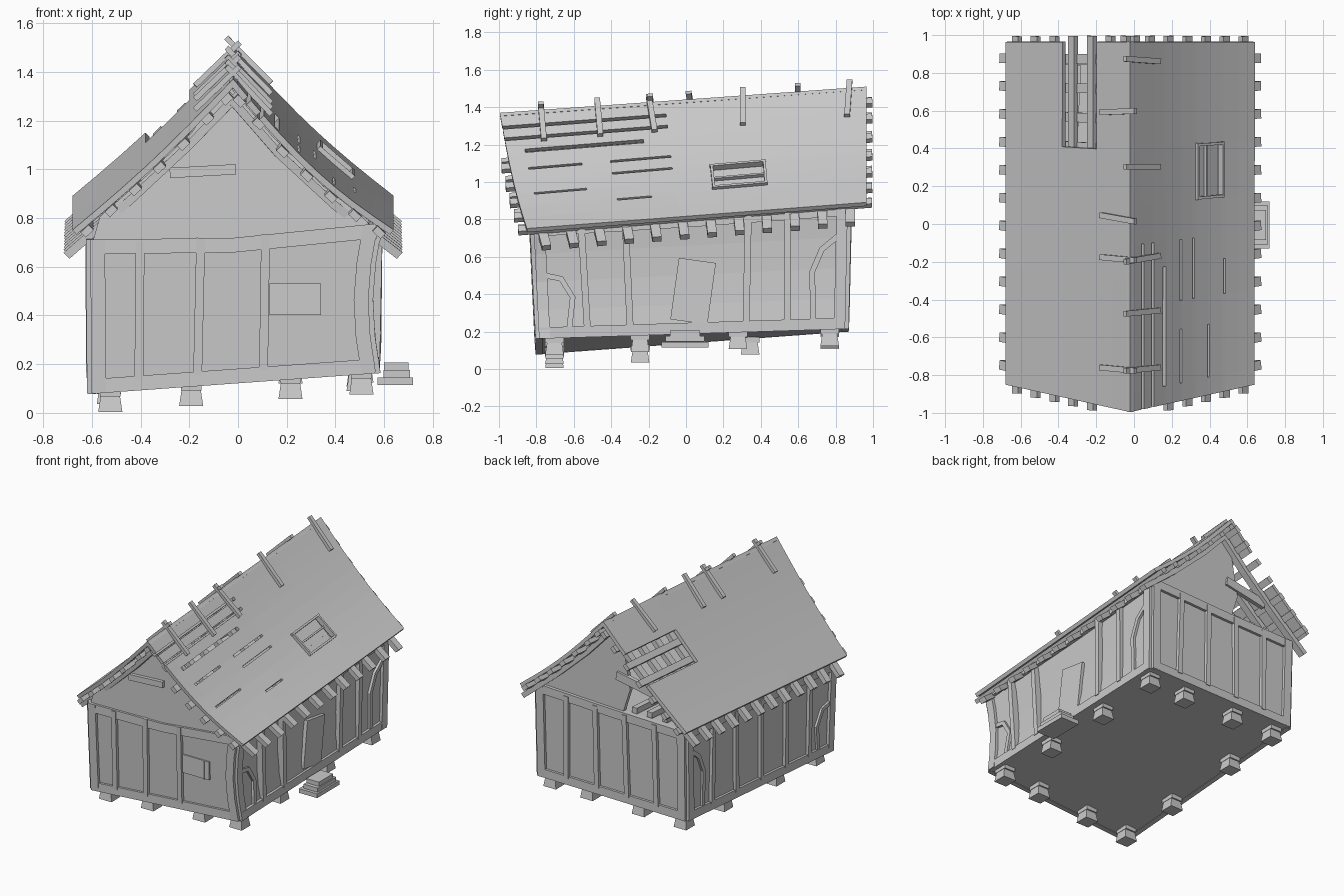
import bpy, bmesh, random
from math import sin, pi
from mathutils import Vector as V, Matrix

if "Cube" in bpy.data.objects:
    bpy.data.objects.remove(bpy.data.objects["Cube"])
random.seed(4)
parts = {}


def bm_of(name):
    return parts.setdefault(name, bmesh.new())


def loft(name, rings):
    bm = bm_of(name)
    vs = [[bm.verts.new(p) for p in r] for r in rings]
    n = len(vs[0])
    for a, b in zip(vs, vs[1:]):
        for i in range(n):
            bm.faces.new((a[i], a[(i + 1) % n], b[(i + 1) % n], b[i]))
    bm.faces.new(vs[0][::-1])
    bm.faces.new(vs[-1])


def beam(name, pts, n, w, h):
    # rectangular section swept along pts: w across, h along the normal n
    pts, n, rings = [V(p) for p in pts], V(n).normalized(), []
    for i, p in enumerate(pts):
        d = pts[min(i + 1, len(pts) - 1)] - pts[max(i - 1, 0)]
        s = n.cross(d).normalized() * w / 2
        k = n * h / 2
        rings.append([p - s - k, p + s - k, p + s + k, p - s + k])
    loft(name, rings)


def box(name, c, size):
    beam(name, [V(c) - V((0, 0, size[2] / 2)), V(c) + V((0, 0, size[2] / 2))], (0, 1, 0), size[0], size[1])


# Crooked house body as a warped unit cube
LOW = [V((-.60, -.785, .08)), V((.565, -.785, .165)), V((-.60, .85, .2)), V((.565, .85, .215))]
TOP = [V((-.605, -.815, .71)), V((.572, -.815, .765)), V((-.605, .865, .84)), V((.572, .865, .87))]


def C(u, v, w):
    def bil(q):
        return q[0].lerp(q[1], u).lerp(q[2].lerp(q[3], u), v)
    p = bil(LOW).lerp(bil(TOP), w)
    p.x -= .035 * u * (1 - v) ** 2 * sin(pi * w)
    return p


loft("house_body", [[C(0, 0, w), C(1, 0, w), C(1, 1, w), C(0, 1, w)] for w in (0, .25, .5, .75, 1)])

WALLS = {
    "front": (lambda a, b: C(a, 0, b), (0, -1, 0)),
    "back": (lambda a, b: C(a, 1, b), (0, 1, 0)),
    "right": (lambda a, b: C(1, a, b), (1, 0, 0)),
    "left": (lambda a, b: C(0, a, b), (-1, 0, 0)),
}
STUDS = {"front": (.17, .38, .61), "back": (.2, .4, .6, .8),
         "right": (.155, .295, .68, .81), "left": (.17, .33, .5, .67, .83)}


def on_wall(name, wall, ab, w, h):
    f, n = WALLS[wall]
    beam(name, [f(a, b) for a, b in ab], n, w, h)


# Timber frames, studs and curved braces
for wall in WALLS:
    long = wall in ("right", "left")
    e = .018 if long else .025
    for a in (e, 1 - e):
        on_wall("corner_posts", wall, [(a, i / 4) for i in range(5)], .06, .04)
    on_wall("wall_beams", wall, [(0, .045), (.5, .045), (1, .045)], .06, .036)
    on_wall("wall_beams", wall, [(0, .955), (.5, .92 if wall == "front" else .955), (1, .97)], .06, .036)
    for a in STUDS[wall]:
        j = random.uniform(-.006, .006)
        on_wall("wall_studs", wall, [(a + j, .07), (a - j, .98)], .036, .045)
    if long:
        on_wall("curved_braces", wall, [(.02, .56), (.08, .52), (.115, .35), (.1, .08)], .03, .03)
        on_wall("curved_braces", wall, [(.98, .78), (.92, .66), (.89, .48), (.895, .08)], .03, .03)

# Window, door and steps
beam("front_window", [(.13, -.8, .467), (.34, -.8, .467)], (0, 1, 0), .13, .025)
beam("window_bar", [(.3, -.8, .402), (.3, -.8, .532)], (0, 1, 0), .01, .035)
on_wall("side_door", "right", [(.49, .1), (.52, .62)], .2, .03)
for i, (x, sx, sy) in enumerate(((.645, .145, .25), (.652, .11, .21), (.65, .1, .16))):
    box("door_steps", (x, -.005, .13 + i * .031), (sx, sy, .03))

# Stone feet: cap block on a flared base
FEET = [(u, v) for u in (.065, .35, .7, .95) for v in (.05, .95)]
FEET += [(.06, .33), (.06, .69), (.94, .33), (.94, .65)]
for u, v in FEET:
    p = C(u, v, 0)
    box("foot_caps", p - V((0, 0, .008)), (.085, .1, .03))
    m = Matrix.Translation(p - V((0, 0, .052))) @ Matrix.Rotation(pi / 4, 4, 'Z')
    bmesh.ops.create_cone(bm_of("foot_bases"), cap_ends=True, segments=4,
                          radius1=.07, radius2=.055, depth=.07, matrix=m)


# Roof surface: side, t ridge to eave, s front to back, o offset along normal
def NRM(sg):
    return V((sg * .69, 0, .72))


def R(sg, t, s, o=0):
    yf = -.995 + .145 * t
    x = -.02 + sg * .66 * t
    sag = .022 if sg < 0 else .055 - .022 * s
    z = 1.37 + .14 * s - .62 * t - sag * sin(pi * min(t, 1)) * (t > 0)
    return V((x, yf + (.965 - yf) * s, z)) + NRM(sg) * o


def sheet(name, sg, ts, ss, skip):
    bm = bm_of(name)
    g = [[bm.verts.new(R(sg, t, s, -.012)) for s in ss] for t in ts]
    for i in range(len(ts) - 1):
        for j in range(len(ss) - 1):
            if not skip((ts[i] + ts[i + 1]) / 2, (ss[j] + ss[j + 1]) / 2):
                bm.faces.new((g[i][j], g[i + 1][j], g[i + 1][j + 1], g[i][j + 1]))


sheet("left_roof", -1, [0, .14, .27, .41, .545, .7, .85, 1], [0, .35, .705, 1],
      lambda t, s: .27 < t < .545 and s > .705)

SLOTS = [(.09, .11, 0, .45), (.17, .19, 0, .45), (.26, .285, .05, .38), (.4, .415, .05, .2),
         (.4, .415, .28, .45), (.5, .515, .28, .45), (.62, .635, .05, .2), (.75, .765, .28, .38)]
tr = sorted({0, .53, .73, .87, 1} | {q[0] for q in SLOTS} | {q[1] for q in SLOTS})


def torn(t, s):
    return (.53 < t < .73 and .56 < s < .71) or any(a < t < b and c < s < d for a, b, c, d in SLOTS)


sheet("right_roof", 1, tr, [0, .05, .2, .28, .38, .45, .56, .71, 1], torn)

# Rafters under lengthwise battens, tips showing past the edges
for sg in (-1, 1):
    for t in (.08, .2, .35, .5, .65, .8, .95):
        front = .01 if t < .3 else -.022
        beam("roof_battens", [R(sg, t, s, -.04) for s in (front, .5, 1.016)], NRM(sg), .045, .03)
    for i in range(12):
        s = .05 + i * .082
        beam("roof_rafters", [R(sg, t, s, -.065) for t in (.03, .35, .7, 1.1)], NRM(sg), .05, .035)

# Crossed sticks over the ridge
for s, sides in ((.95, (1,)), (.81, (-1,)), (.66, (1,)), (.52, (-1,)), (.41, (1, -1)), (.265, (1,)), (.11, (1, -1))):
    for sg in sides:
        j = random.uniform(-.006, .006)
        beam("ridge_sticks", [R(sg, -.05, s + j, .008), R(sg, .22, s - j, .016)], NRM(sg), .03, .022)

# Skylight frame, pane and bars
for t in (.53, .73):
    beam("skylight_frame", [R(1, t, .555, .002), R(1, t, .715, .002)], NRM(1), .014, .035)
for s in (.56, .71):
    beam("skylight_frame", [R(1, .53, s, .002), R(1, .73, s, .002)], NRM(1), .014, .035)
beam("skylight_pane", [R(1, .63, .56, -.03), R(1, .63, .71, -.03)], NRM(1), .18, .01)
beam("skylight_bars", [R(1, .62, .56, -.012), R(1, .62, .71, -.012)], NRM(1), .012, .02)


# Gables: closed in front, broken open on the left at the back
def gable(name, pts, y, d):
    loft(name, [[V((p.x, yy, p.z)) for p in pts] for yy in (y, y + d)])


left = [R(-1, t, .1, -.04) for t in (.87, .6, .3)]
right = [R(1, t, .1, -.04) for t in (0, .3, .6, .84)]
gable("front_gable", [V((-.6, 0, .69))] + left + right + [V((.57, 0, .74)), V((-.02, 0, .68))], -.815, .03)
for sg in (-1, 1):
    beam("gable_rails", [R(sg, t, .1, -.065) + V((0, -.012, 0)) for t in (.02, .3, .6, .85)], NRM(sg), .025, .025)
beam("front_gable_board", [(-.28, -.825, .985), (-.01, -.825, 1.0)], (0, -1, 0), .042, .03)
back = [R(1, t, .94, -.04) for t in (0, .3, .6, .88)]
gable("back_gable", [R(-1, .16, .94, -.04)] + back + [V((.57, 0, .84)), V((-.1, 0, .83)), V((-.16, 0, 1.02))], .83, .03)
beam("back_gable_board", [(-.38, .86, 1.04), (-.06, .86, 1.1)], (0, 1, 0), .06, .03)
for x in (-.45, -.33, -.21):
    beam("attic_joists", [(x, .2, .85), (x + .03, .84, .87)], (0, 0, 1), .04, .04)

for name, bm in parts.items():
    if name not in ("left_roof", "right_roof"):
        bmesh.ops.recalc_face_normals(bm, faces=bm.faces)
    me = bpy.data.meshes.new(name)
    bm.to_mesh(me)
    bm.free()
    ob = bpy.data.objects.new(name, me)
    bpy.context.collection.objects.link(ob)
    if name in ("left_roof", "right_roof"):
        mod = ob.modifiers.new("thickness", 'SOLIDIFY')
        mod.thickness = .025
        mod.offset = 0
